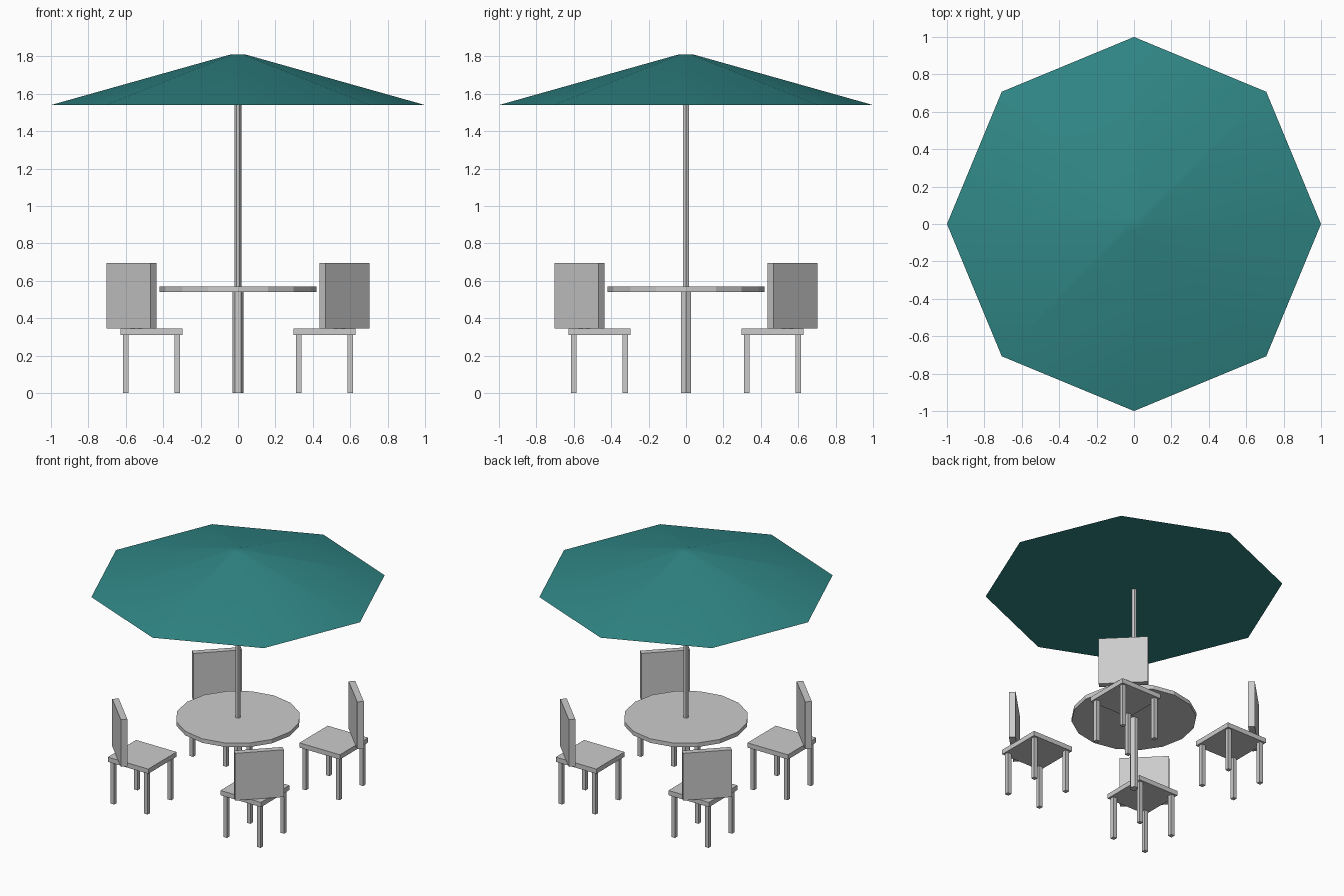
import bpy
from math import pi

if "Cube" in bpy.data.objects:
    bpy.data.objects.remove(bpy.data.objects["Cube"])


def box(name, center, size, turn=0.0):
    bpy.ops.mesh.primitive_cube_add(size=1, location=center, rotation=(0, 0, turn))
    ob = bpy.context.object
    ob.name = name
    ob.scale = size
    bpy.ops.object.transform_apply(location=False, rotation=False, scale=True)
    return ob


def prism(name, sides, r_low, r_high, z0, z1, turn=0.0):
    bpy.ops.mesh.primitive_cone_add(vertices=sides, radius1=r_low, radius2=r_high,
                                    depth=z1 - z0, location=(0, 0, (z0 + z1) / 2),
                                    rotation=(0, 0, turn))
    ob = bpy.context.object
    ob.name = name
    return ob


# Canopy: shallow eight-sided cone, closed underneath
canopy = prism("canopy", 8, 1.0, 0.04, 1.54, 1.81)
bpy.ops.object.shade_smooth_by_angle()
teal = bpy.data.materials.new("teal_fabric")
teal.diffuse_color = (0.03, 0.24, 0.24, 1)
teal.use_nodes = True
teal.node_tree.nodes["Principled BSDF"].inputs["Base Color"].default_value = teal.diffuse_color
canopy.data.materials.append(teal)

# Umbrella pole, table column and table top
prism("umbrella_pole", 6, 0.018, 0.018, 0.55, 1.60, pi / 2)
prism("table_column", 6, 0.03, 0.03, 0.0, 0.55, pi / 2)
prism("table_top", 16, 0.42, 0.42, 0.54, 0.57)

# Four chairs on the diagonals; backs are turned towards the table
for sx in (-1, 1):
    for sy in (-1, 1):
        box("chair_seat", (sx * 0.462, sy * 0.462, 0.328), (0.332, 0.332, 0.035))
        box("chair_back", (sx * 0.57, sy * 0.57, 0.52), (0.332, 0.045, 0.35),
            -sx * sy * pi / 4)
        for lx in (0.325, 0.60):
            for ly in (0.325, 0.60):
                box("chair_leg", (sx * lx, sy * ly, 0.157), (0.03, 0.03, 0.314))
